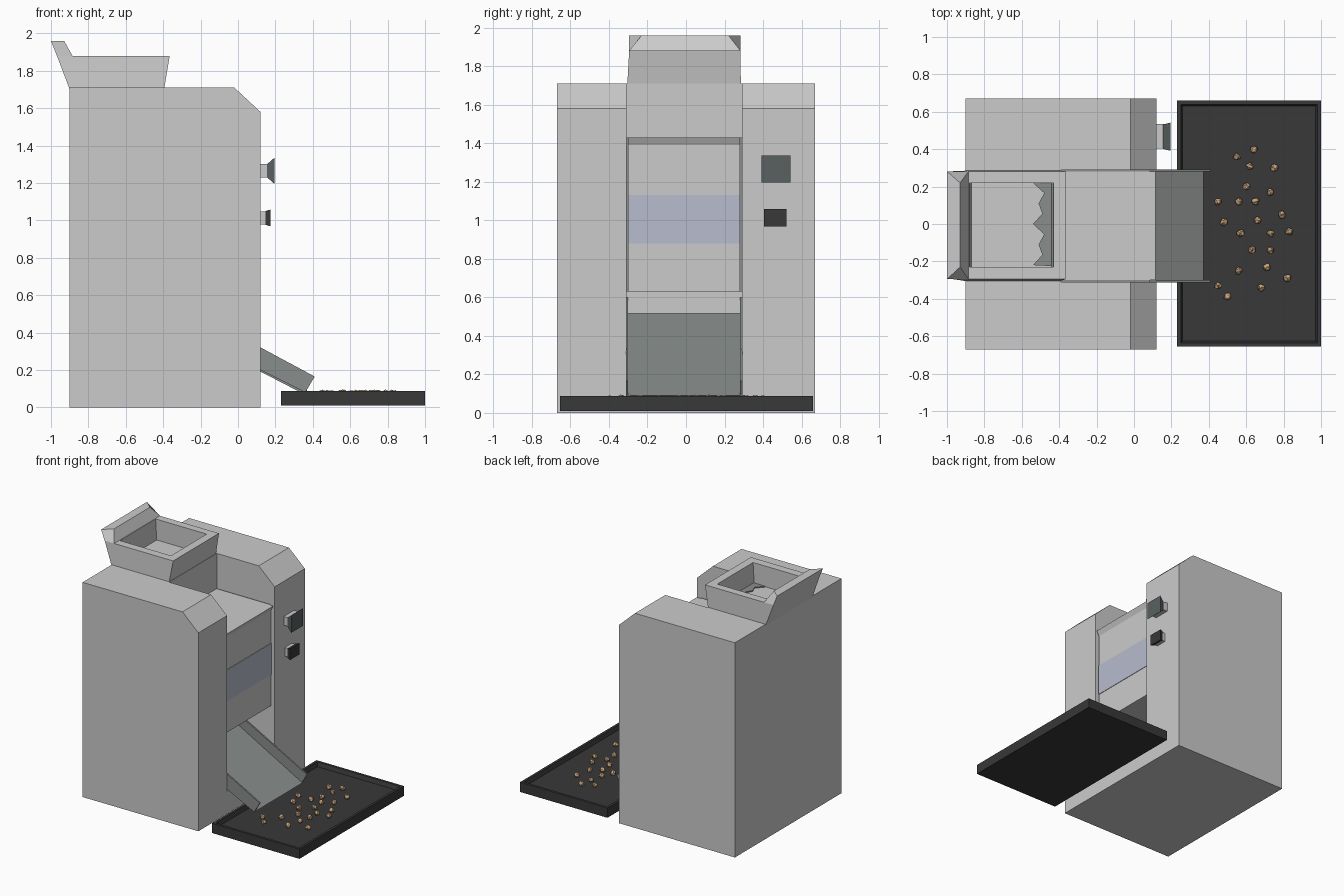
import bpy, bmesh, random
from mathutils import Vector

cube = bpy.data.objects.get("Cube")
if cube:
    bpy.data.objects.remove(cube, do_unlink=True)
random.seed(4)


def material(name, r, g, b):
    mat = bpy.data.materials.new(name)
    mat.use_nodes = True
    mat.diffuse_color = (r, g, b, 1)
    mat.node_tree.nodes["Principled BSDF"].inputs["Base Color"].default_value = (r, g, b, 1)
    return mat


casing = material("casing grey", .6, .6, .6)
chute_grey = material("chute grey", .25, .27, .26)
black = material("tray black", .04, .04, .04)
slate = material("knob slate", .1, .115, .12)
window_blue = material("window blue", .48, .51, .62)
tan = material("kernel tan", .56, .36, .2)


def finish(name, bm, mat):
    bmesh.ops.recalc_face_normals(bm, faces=bm.faces)
    mesh = bpy.data.meshes.new(name)
    bm.to_mesh(mesh)
    bm.free()
    mesh.materials.append(mat)
    obj = bpy.data.objects.new(name, mesh)
    bpy.context.collection.objects.link(obj)
    return obj


def loft(name, rings, mat):
    """Join rings of equal length with quads and cap both ends."""
    bm = bmesh.new()
    loops = [[bm.verts.new(p) for p in ring] for ring in rings]
    for a, b in zip(loops, loops[1:]):
        for i in range(len(a)):
            j = (i + 1) % len(a)
            bm.faces.new((a[i], a[j], b[j], b[i]))
    bm.faces.new(loops[0])
    bm.faces.new(loops[-1])
    return finish(name, bm, mat)


def prism(name, profile, y0, y1, mat):
    """Side profile in x and z, extruded across y."""
    return loft(name, [[(x, y, z) for x, z in profile] for y in (y0, y1)], mat)


def block(name, x0, x1, y0, y1, z0, z1, mat):
    return prism(name, [(x0, z0), (x1, z0), (x1, z1), (x0, z1)], y0, y1, mat)


def level(x0, x1, y0, y1, z):
    return [(x0, y0, z), (x1, y0, z), (x1, y1, z), (x0, y1, z)]


def upright(x, y, z, half_y, half_z):
    return [(x, y + a * half_y, z + b * half_z)
            for a, b in ((-1, -1), (1, -1), (1, 1), (-1, 1))]


# Casing: two chamfered side housings and the rear core between them
housing = [(-.9, 0), (.12, 0), (.12, 1.58), (-.02, 1.71), (-.9, 1.71)]
prism("right_housing", housing, -.67, -.31, casing)
prism("left_housing", housing, .29, .67, casing)
block("rear_core", -.9, -.4, -.31, .29, 0, 1.71, casing)
prism("lower_core", [(-.4, 0), (.12, 0), (.12, .18), (-.4, .46)], -.31, .29, casing)

# Front door with an overhanging top edge, a tinted window and side trims
prism("front_door", [(-.4, .63), (.095, .63), (.095, 1.39), (.115, 1.43), (-.4, 1.43)],
      -.3, .28, casing)
block("door_window", .095, .099, -.3, .28, .88, 1.13, window_blue)
for side, y in (("right", -.31), ("left", .28)):
    block(side + "_door_trim", -.4, .085, y, y + .01, .63, 1.43, chute_grey)

# Hopper: flared open box and its raised pouring lip
loft("hopper", [level(-.9, -.395, -.305, .285, 1.7),
                level(-.968, -.365, -.295, .282, 1.88),
                level(-.88, -.43, -.23, .22, 1.88),
                level(-.87, -.44, -.23, .22, 1.715)], casing)
block("hopper_front", -.4, -.39, -.31, .29, 1.43, 1.71, casing)
loft("hopper_lip", [level(-.968, -.885, -.295, .282, 1.88),
                    [(-1, -.295, 1.96), (-.93, -.23, 1.96), (-.93, .22, 1.96), (-1, .282, 1.96)]],
     casing)

# Toothed feed blade on the hopper floor
teeth = [(-.44 - (.1, .05, .07, .04)[i % 4], .055 * (i - 4)) for i in range(9)]
outline = [(-.44, -.225)] + teeth + [(-.44, .215)]
loft("feed_blade", [[(x, y, z) for x, y in outline] for z in (1.716, 1.724)], chute_grey)

# Sloping chute: floor with two side cheeks
prism("chute_floor", [(-.4, .46), (.345, .075), (.372, .09), (-.4, .515)], -.3, .28, chute_grey)
cheek = [(-.4, .46), (.36, .08), (.41, .165), (-.4, .6)]
for side, y in (("right", -.312), ("left", .28)):
    prism(side + "_chute_cheek", cheek, y, y + .012, chute_grey)

# Catch tray with a shallow rim
loft("tray", [level(.23, 1, -.655, .66, .01), level(.23, 1, -.655, .66, .088),
              level(.25, .98, -.635, .64, .088), level(.26, .97, -.625, .63, .055)], black)

# Control knobs on short stems
loft("upper_stem", [upright(.12, .47, 1.265, .065, .035), upright(.16, .47, 1.265, .065, .035)], casing)
loft("upper_knob", [upright(.155, .467, 1.265, .065, .035),
                    upright(.195, .467, 1.265, .075, .07)], slate)
loft("lower_stem", [upright(.12, .463, 1.013, .045, .035), upright(.15, .463, 1.013, .045, .035)], casing)
loft("lower_knob", [upright(.147, .463, 1.013, .05, .037),
                    upright(.175, .463, 1.013, .058, .045)], black)

# Scattered kernels: lumpy little balls
spots = [(.64, .4), (.55, .36), (.62, .31), (.75, .3), (.6, .2), (.73, .17), (.45, .12), (.56, .12),
         (.65, .12), (.79, .05), (.48, .01), (.66, .02), (.57, -.05), (.73, -.05), (.83, -.04),
         (.63, -.14), (.73, -.14), (.56, -.25), (.71, -.23), (.82, -.29), (.45, -.33),
         (.68, -.34), (.5, -.39)]
bm = bmesh.new()
for x, y in spots:
    ball = bmesh.ops.create_icosphere(bm, subdivisions=2, radius=.02)["verts"]
    for v in ball:
        v.co = v.co * random.uniform(.75, 1.15) + Vector((x, y, .073))
finish("kernels", bm, tan)
